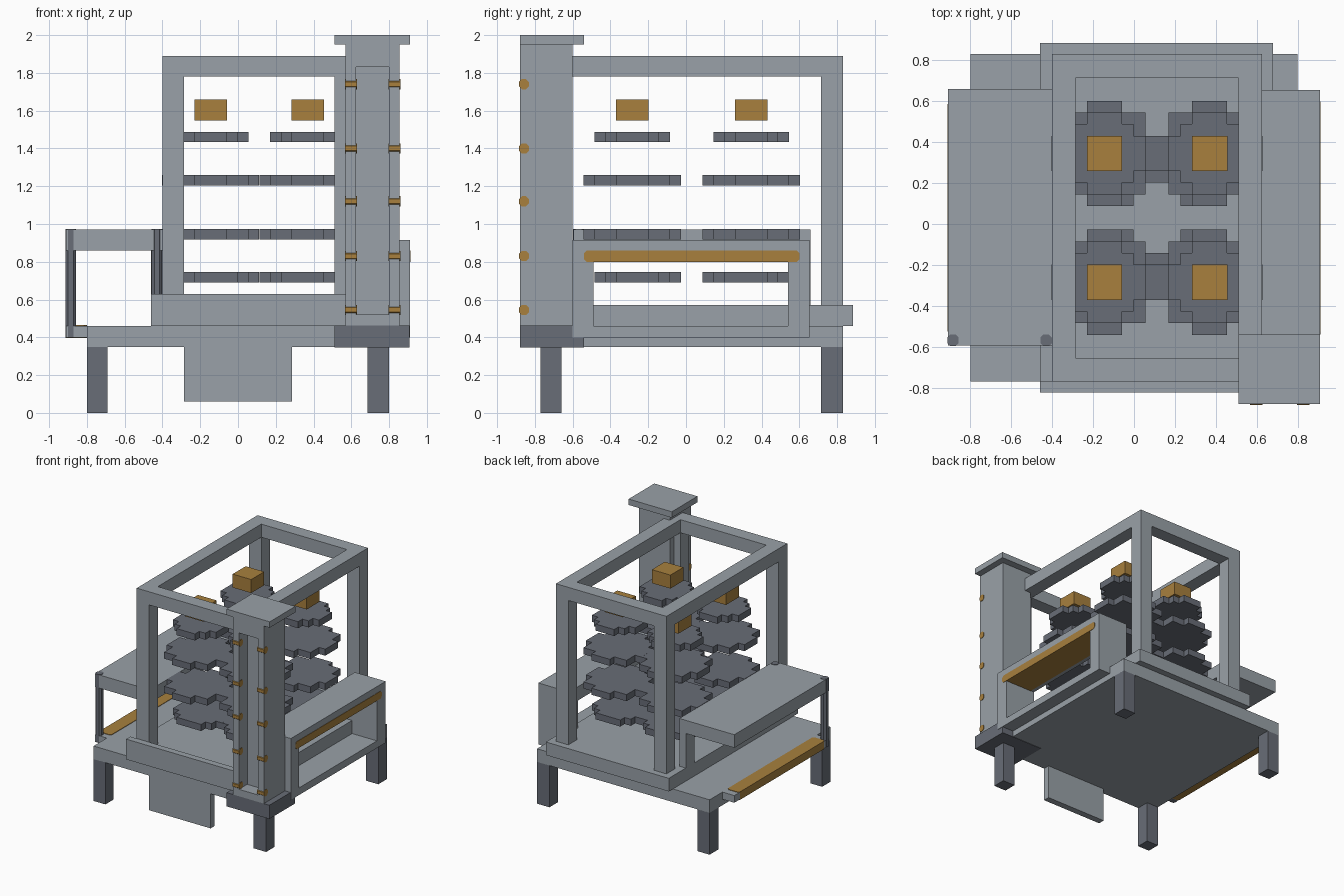
import bpy, bmesh
from mathutils import Vector

cube = bpy.data.objects.get("Cube")
if cube:
    bpy.data.objects.remove(cube, do_unlink=True)


def material(name, rgb):
    m = bpy.data.materials.new(name)
    m.use_nodes = True
    m.diffuse_color = (*rgb, 1)
    b = m.node_tree.nodes["Principled BSDF"]
    b.inputs["Base Color"].default_value = (*rgb, 1)
    b.inputs["Roughness"].default_value = 0.7
    return m


LIGHT = material("light steel", (0.32, 0.357, 0.392))
DARK = material("dark steel", (0.139, 0.153, 0.184))
BRASS = material("brass", (0.392, 0.216, 0.048))


def prism(name, pts, axis, lo, hi, mat):
    """Extrude a 2D outline along an axis (x: pts are yz, z: pts are xy)."""
    bm = bmesh.new()
    place = (lambda a, b, h: (h, a, b)) if axis == "x" else (lambda a, b, h: (a, b, h))
    face = bm.faces.new([bm.verts.new(place(a, b, lo)) for a, b in pts])
    ext = bmesh.ops.extrude_face_region(bm, geom=[face])
    move = Vector(place(0, 0, hi - lo))
    bmesh.ops.translate(bm, vec=move, verts=[v for v in ext["geom"] if isinstance(v, bmesh.types.BMVert)])
    bmesh.ops.recalc_face_normals(bm, faces=bm.faces)
    me = bpy.data.meshes.new(name)
    bm.to_mesh(me)
    bm.free()
    me.materials.append(mat)
    ob = bpy.data.objects.new(name, me)
    bpy.context.collection.objects.link(ob)
    return ob


def box(name, x, y, z, mat=LIGHT):
    pts = [(x[0], y[0]), (x[1], y[0]), (x[1], y[1]), (x[0], y[1])]
    return prism(name, pts, "z", z[0], z[1], mat)


def chamfered(a, b, c):
    """Rectangle outline with cut corners."""
    (a0, a1), (b0, b1) = a, b
    return [(a0 + c, b0), (a1 - c, b0), (a1, b0 + c), (a1, b1 - c),
            (a1 - c, b1), (a0 + c, b1), (a0, b1 - c), (a0, b0 + c)]


# Base, feet and apron
box("floor_slab", (-0.8, 0.8), (-0.77, 0.83), (0.35, 0.46))
for x in ((-0.8, -0.69), (0.685, 0.8)):
    for y in ((-0.77, -0.66), (0.715, 0.83)):
        box("foot", x, y, (0, 0.352), DARK)
box("front_apron", (-0.285, 0.285), (-0.77, -0.715), (0.06, 0.36))
box("platform", (-0.46, 0.68), (-0.77, 0.885), (0.46, 0.57))
box("front_lip", (-0.46, 0.575), (-0.825, -0.77), (0.46, 0.63))

# Open upper frame
XS, YS = ((-0.40, -0.285), (0.51, 0.625)), ((-0.77, -0.655), (0.715, 0.83))
for x in XS:
    box("side_beam", x, (-0.77, 0.83), (1.78, 1.89))
    for y in YS:
        box("frame_post", x, y, (0.57, 1.78))
for y in YS:
    box("cross_beam", (-0.285, 0.51), y, (1.78, 1.89))

# Slotted corner tower
box("tower_base", (0.51, 0.907), (-0.88, -0.54), (0.347, 0.462), DARK)
box("tower_back", (0.57, 0.855), (-0.77, -0.60), (0.46, 1.95))
for x in ((0.57, 0.625), (0.80, 0.855)):
    box("tower_side", x, (-0.88, -0.77), (0.46, 1.95))
    for z in (0.545, 0.83, 1.12, 1.40, 1.74):
        prism("tower_stud", chamfered((-0.884, -0.832), (z - 0.027, z + 0.027), 0.015),
              "x", x[0] - 0.004, x[1] + 0.004, BRASS)
box("tower_sill", (0.625, 0.80), (-0.88, -0.77), (0.46, 0.52))
box("tower_lintel", (0.625, 0.80), (-0.88, -0.77), (1.83, 1.95))
box("tower_cap", (0.51, 0.91), (-0.88, -0.54), (1.95, 2.0))

# Side bay with brass rail
box("bay_top", (0.625, 0.91), (-0.60, 0.655), (0.80, 0.915))
box("bay_sill", (0.68, 0.91), (-0.60, 0.655), (0.40, 0.46))
for y in ((-0.60, -0.49), (0.54, 0.655)):
    box("bay_end", (0.625, 0.91), y, (0.46, 0.80))
prism("bay_rail", chamfered((-0.54, 0.60), (0.798, 0.86), 0.015), "x", 0.66, 0.913, BRASS)

# Side table with dark legs and low rail
box("table_top", (-0.91, -0.40), (-0.595, 0.66), (0.86, 0.97))
for x in ((-0.913, -0.858), (-0.457, -0.402)):
    prism("table_leg", chamfered(x, (-0.597, -0.54), 0.014), "z", 0.40, 0.973, DARK)
box("table_back_post", (-0.46, -0.40), (0.545, 0.66), (0.46, 0.86))
box("table_foot_bar", (-0.91, -0.80), (-0.595, 0.66), (0.40, 0.46))
prism("table_rail", chamfered((-0.912, -0.80), (-0.54, 0.60), 0.015), "z", 0.397, 0.464, BRASS)

# Stacks of stepped gears, each topped by a brass block
U = 0.0572


def gear(name, cx, cy, z, r, t, s):
    """Stepped wheel: square core of half-size s with four teeth."""
    quarter = [(t, r), (t, s), (s, s), (s, t), (r, t)]
    pts = []
    for _ in range(4):
        pts += quarter
        quarter = [(b, -a) for a, b in quarter]
    prism(name, [(cx + a * U, cy + b * U) for a, b in pts], "z", z, z + 0.055, DARK)


for cx, sx in ((-0.145, 1), (0.37, -1)):
    for cy, sy in ((-0.285, 1), (0.345, -1)):
        gear("bottom_gear", cx + sx * U / 2, cy + sy * U / 2, 0.69, 4, 2, 3)
        gear("lower_gear", cx, cy, 0.918, 4.5, 1.5, 3.5)
        gear("upper_gear", cx, cy, 1.205, 4.5, 1.5, 3.5)
        gear("top_gear", cx, cy, 1.433, 3.5, 1.5, 2.5)
        box("brass_block", (cx - 0.086, cx + 0.086), (cy - 0.086, cy + 0.086), (1.547, 1.66), BRASS)
